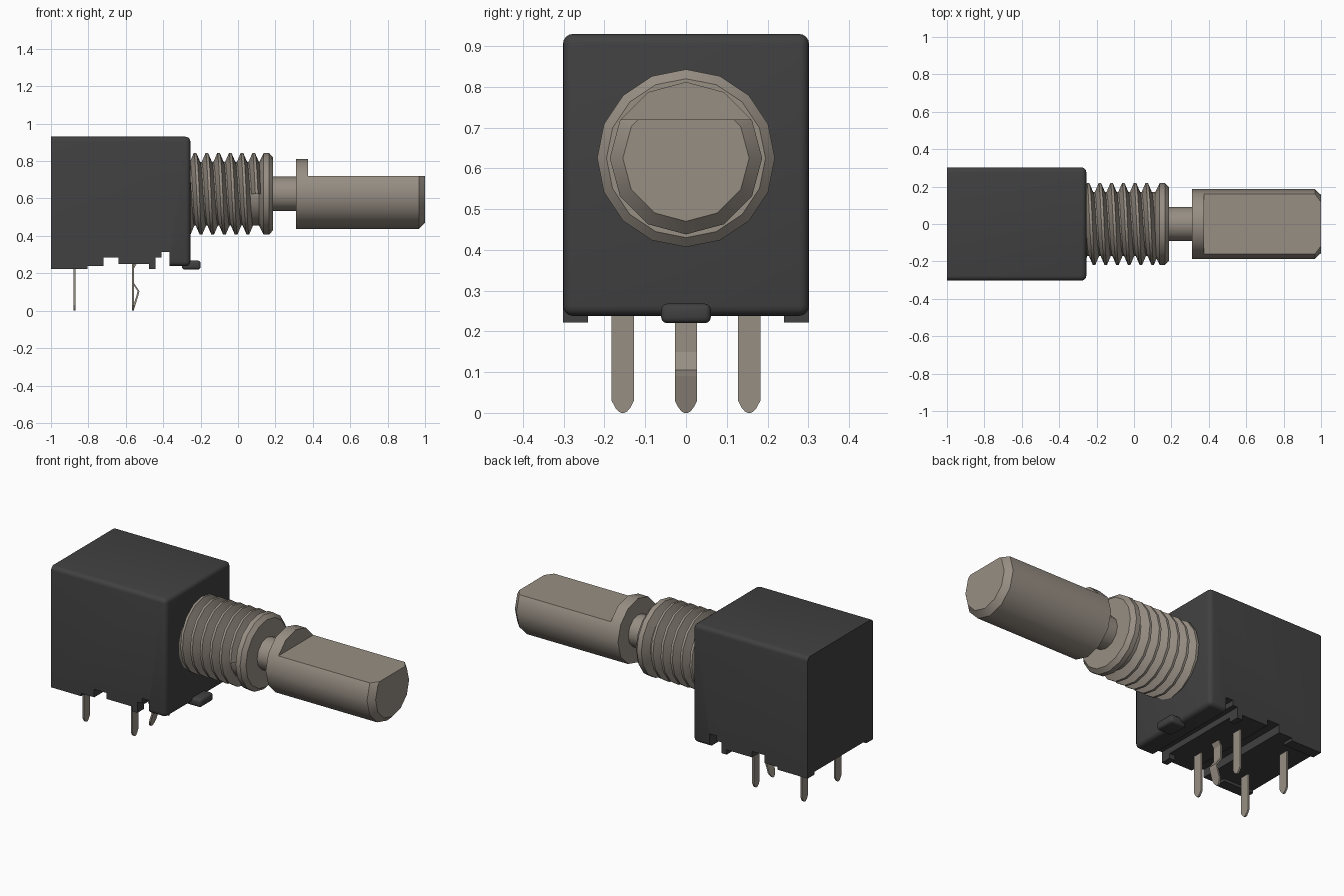
import bpy, bmesh, math
from mathutils import Vector

if "Cube" in bpy.data.objects:
    bpy.data.objects.remove(bpy.data.objects["Cube"], do_unlink=True)

AXIS_Z = 0.625  # height of the shaft axis


def material(name, rgb):
    m = bpy.data.materials.new(name)
    m.use_nodes = True
    m.diffuse_color = (*rgb, 1)
    m.node_tree.nodes["Principled BSDF"].inputs["Base Color"].default_value = (*rgb, 1)
    return m


PLASTIC = material("dark grey plastic", (0.052, 0.052, 0.052))
METAL = material("warm grey metal", (0.31, 0.272, 0.23))


def finish(bm, name, mat, smooth=None):
    bmesh.ops.recalc_face_normals(bm, faces=bm.faces)
    me = bpy.data.meshes.new(name)
    bm.to_mesh(me)
    bm.free()
    ob = bpy.data.objects.new(name, me)
    bpy.context.collection.objects.link(ob)
    me.materials.append(mat)
    if smooth:
        bpy.ops.object.select_all(action='DESELECT')
        ob.select_set(True)
        bpy.context.view_layer.objects.active = ob
        bpy.ops.object.shade_smooth_by_angle(angle=math.radians(smooth))
    return ob


def box(name, lo, hi, mat, bevel=0):
    bm = bmesh.new()
    bmesh.ops.create_cube(bm, size=1)
    for v in bm.verts:
        v.co = Vector([a + (b - a) * (c + 0.5) for a, b, c in zip(lo, hi, v.co)])
    if bevel:
        bmesh.ops.bevel(bm, geom=bm.edges[:], offset=bevel, segments=3,
                        profile=0.5, affect='EDGES')
    return finish(bm, name, mat, 40 if bevel else None)


def skin(bm, rings):
    """Bridge a list of closed vertex rings and cap both ends."""
    n = len(rings[0])
    for a, b in zip(rings, rings[1:]):
        for i in range(n):
            j = (i + 1) % n
            bm.faces.new((a[i], a[j], b[j], b[i]))
    bm.faces.new(rings[0])
    bm.faces.new(rings[-1])


def on_axis(x, r, a):
    return (x, -r * math.sin(a), AXIS_Z + r * math.cos(a))


def lathe(profile, sides):
    """Turn (x, radius) points around the shaft axis."""
    bm = bmesh.new()
    skin(bm, [[bm.verts.new(on_axis(x, r, math.tau * i / sides)) for i in range(sides)]
              for x, r in profile])
    return bm


# Housing: side profile with notched underside, extruded across y
outline = [(-1, 0.93), (-1, 0.238), (-0.72, 0.238), (-0.72, 0.285), (-0.64, 0.285),
           (-0.64, 0.25), (-0.44, 0.25), (-0.44, 0.285), (-0.41, 0.285),
           (-0.41, 0.315), (-0.365, 0.315), (-0.365, 0.238), (-0.255, 0.238),
           (-0.255, 0.93)]
bm = bmesh.new()
skin(bm, [[bm.verts.new((x, y, z)) for x, z in outline] for y in (-0.302, 0.302)])
rounded = []
for e in bm.edges:
    p, q = (v.co for v in e.verts)
    front = min(p.x, q.x) > -0.26
    along = abs(p.y - q.y) < 0.01 and abs(p.z - q.z) < 0.01
    top = min(p.z, q.z) > 0.92
    lower_front = min(p.x, q.x) > -0.37 and max(p.z, q.z) < 0.24
    if front or (along and (top or lower_front)):
        rounded.append(e)
bmesh.ops.bevel(bm, geom=rounded, offset=0.025, segments=4, profile=0.5,
                affect='EDGES', clamp_overlap=True)
finish(bm, "housing", PLASTIC, 35)

# Small feet on both sides of the underside, and the locating nub
for side, s in (("right", -1), ("left", 1)):
    y0, y1 = sorted((s * 0.24, s * 0.302))
    box(f"rear_foot_{side}", (-1, y0, 0.222), (-0.805, y1, 0.26), PLASTIC)
    box(f"middle_foot_{side}", (-0.475, y0, 0.222), (-0.44, y1, 0.27), PLASTIC)
box("locating_nub", (-0.30, -0.061, 0.22), (-0.20, 0.061, 0.268), PLASTIC, 0.015)

# Threaded bushing: core, end collar and helical thread
finish(lathe([(-0.28, 0.17), (0.18, 0.17)], 16), "bushing_core", METAL, 35)
finish(lathe([(0.112, 0.168), (0.137, 0.218), (0.166, 0.218), (0.188, 0.195)], 16),
       "bushing_collar", METAL, 25)
STEPS, PITCH = 16, 0.0627
bm = bmesh.new()
rings = []
for k in range(-6 * STEPS, STEPS // 4 + 1):
    x, a = 0.084 + PITCH * k / STEPS, math.tau * k / STEPS
    rings.append([bm.verts.new(on_axis(x + dx, r, a)) for dx, r in
                  ((-0.031, 0.162), (-0.007, 0.218), (0.007, 0.218), (0.031, 0.162))])
skin(bm, rings)
finish(bm, "bushing_thread", METAL, 30)

# Shaft: neck, full round collar, and D-shaped end with chamfered tip
finish(lathe([(0.17, 0.092), (0.32, 0.092)], 12), "shaft_neck", METAL, 35)
finish(lathe([(0.31, 0.187), (0.375, 0.187)], 12), "shaft_collar", METAL, 35)
bm = lathe([(0.375, 0.187), (0.967, 0.187), (1.0, 0.155)], 12)
cut = bmesh.ops.bisect_plane(bm, geom=bm.verts[:] + bm.edges[:] + bm.faces[:],
                             plane_co=(0, 0, 0.7195), plane_no=(0, 0, 1),
                             clear_outer=True)
bmesh.ops.holes_fill(bm, edges=[e for e in bm.edges if e.is_boundary], sides=0)
finish(bm, "shaft_d_end", METAL, 35)


# Contact pins: thin strips following (x, z, half width) points
def pin(name, y, points):
    t = 0.005
    bm = bmesh.new()
    skin(bm, [[bm.verts.new((x + dx, y + dy * w, z)) for dx, dy in
               ((-t, -1), (t, -1), (t, 1), (-t, 1))] for x, z, w in points])
    finish(bm, name, METAL)


W = 0.0275
TIP = ((0.03, W), (0.012, 0.018), (0.003, 0.010), (0, 0.004))
for row, x in (("rear", -0.875), ("front", -0.562)):
    for side, y in (("right", -0.155), ("left", 0.155)):
        pin(f"{row}_pin_{side}", y, [(x, 0.30, W)] + [(x, z, w) for z, w in TIP])
pin("middle_pin", 0, [(-0.53, 0.28, W), (-0.562, 0.225, W), (-0.562, 0.15, W),
                      (-0.532, 0.105, W), (-0.535, 0.09, W)]
    + [(-0.563 + z * 0.31, z, w) for z, w in TIP])
